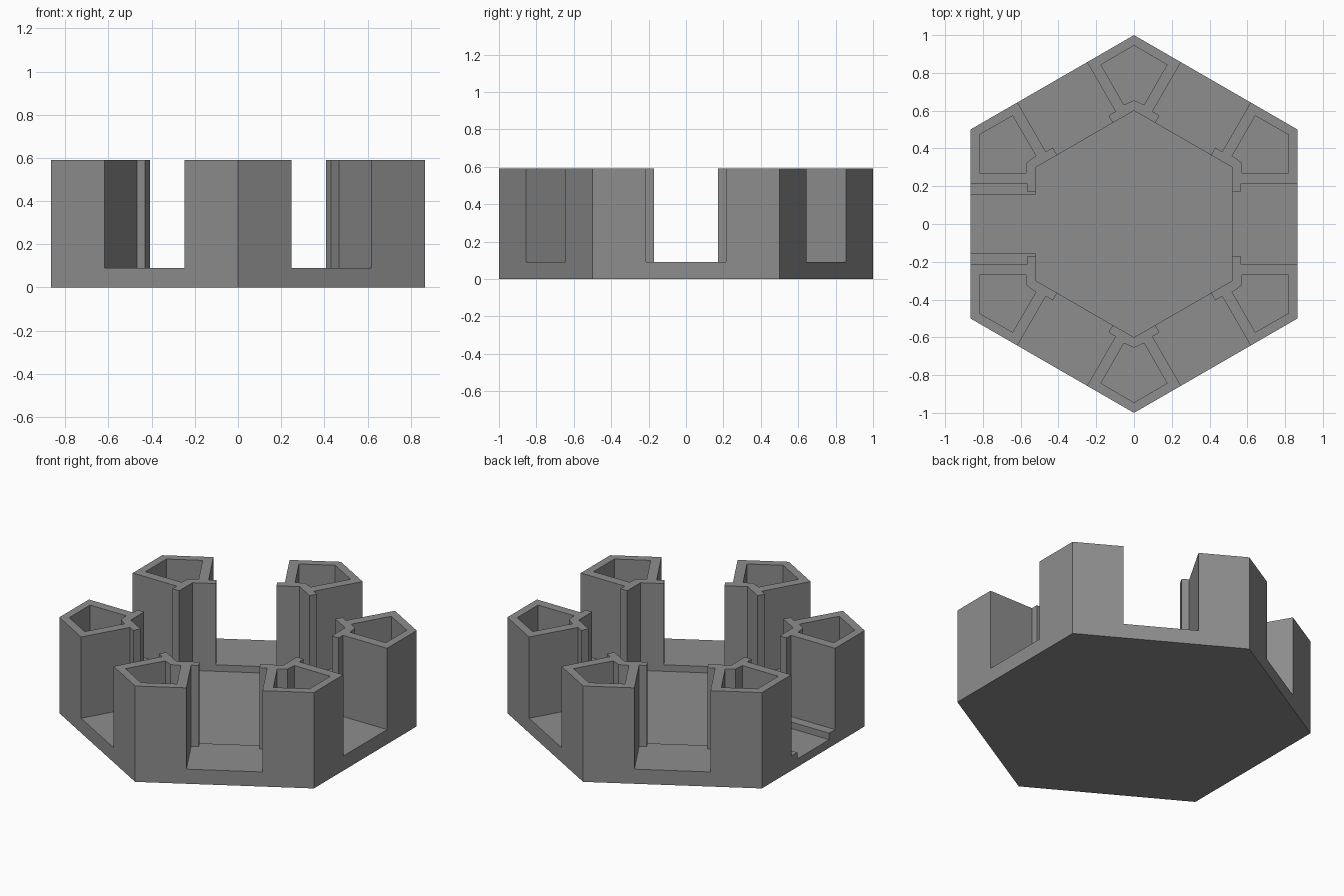
import bpy, bmesh, math

if "Cube" in bpy.data.objects:
    bpy.data.objects.remove(bpy.data.objects["Cube"])

R = 1.0          # outer hexagon corner radius
TOP = 0.59       # tower height
FLOOR = 0.09     # floor of the openings
RECESS = 0.05    # sunken centre level

grey = bpy.data.materials.new("grey plastic")
grey.diffuse_color = (0.27, 0.27, 0.27, 1)
grey.use_nodes = True
grey.node_tree.nodes["Principled BSDF"].inputs["Base Color"].default_value = grey.diffuse_color


def prism(name, pts, z0, z1, angle=0.0):
    """Vertical prism from a 2D outline, turned about z."""
    c, s = math.cos(angle), math.sin(angle)
    bm = bmesh.new()
    face = bm.faces.new([bm.verts.new((x * c - y * s, x * s + y * c, z0)) for x, y in pts])
    ext = bmesh.ops.extrude_face_region(bm, geom=[face])
    new = [v for v in ext["geom"] if isinstance(v, bmesh.types.BMVert)]
    bmesh.ops.translate(bm, verts=new, vec=(0, 0, z1 - z0))
    bmesh.ops.recalc_face_normals(bm, faces=bm.faces)
    me = bpy.data.meshes.new(name)
    bm.to_mesh(me)
    bm.free()
    me.materials.append(grey)
    ob = bpy.data.objects.new(name, me)
    bpy.context.collection.objects.link(ob)
    return ob


def hexagon(r):
    return [(r * math.sin(i * math.pi / 3), -r * math.cos(i * math.pi / 3)) for i in range(6)]


def cut(body, cutter):
    """Subtract a prism from the body, then remove the cutter."""
    mod = body.modifiers.new("cut", "BOOLEAN")
    mod.operation = "DIFFERENCE"
    mod.solver = "EXACT"
    mod.object = cutter
    bpy.context.view_layer.objects.active = body
    bpy.ops.object.modifier_apply(modifier=mod.name)
    bpy.data.objects.remove(cutter, do_unlink=True)


# Solid hexagonal block
tray = prism("hexagonal_tray", hexagon(R), 0, TOP)

# Sunken hexagonal centre
cut(tray, prism("centre_cutter", hexagon(0.6), RECESS, 1))

# Side openings with narrow lips, and hollow corner towers
opening = [(0.3, -0.17), (0.565, -0.17), (0.565, -0.213), (1.1, -0.213),
           (1.1, 0.213), (0.565, 0.213), (0.565, 0.17), (0.3, 0.17)]
pocket = [(0, -0.945), (0.175, -0.843), (0.053, -0.631),
          (0, -0.655), (-0.053, -0.631), (-0.175, -0.843)]
for i in range(6):
    a = i * math.pi / 3
    cut(tray, prism("opening_cutter", opening, FLOOR, 1, a))
    cut(tray, prism("pocket_cutter", pocket, FLOOR, 1, a))

# Shallow channel through the left side
channel = [(-1.1, -0.155), (-0.45, -0.155), (-0.45, 0.155), (-1.1, 0.155)]
cut(tray, prism("channel_cutter", channel, RECESS, 0.3))
